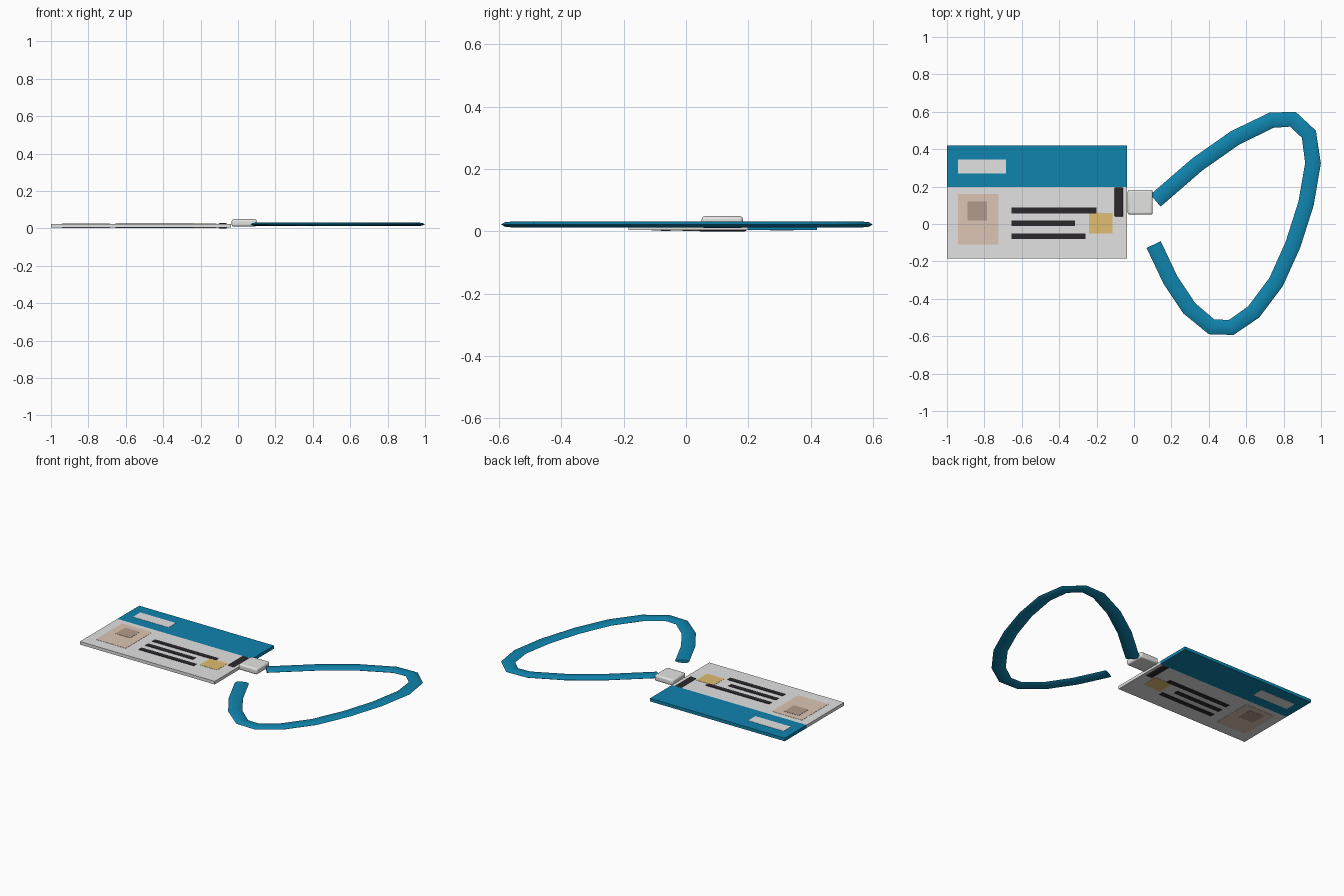
import bpy, bmesh, math
from mathutils import Vector

cube = bpy.data.objects.get("Cube")
if cube:
    bpy.data.objects.remove(cube, do_unlink=True)


def make_mat(name, rgb):
    m = bpy.data.materials.new(name)
    m.use_nodes = True
    m.diffuse_color = (*rgb, 1)
    bsdf = m.node_tree.nodes["Principled BSDF"]
    bsdf.inputs["Base Color"].default_value = (*rgb, 1)
    bsdf.inputs["Roughness"].default_value = 0.6
    return m


WHITE = make_mat("card white", (0.76, 0.76, 0.76))
BLUE = make_mat("strap blue", (0.005, 0.23, 0.42))
BLACK = make_mat("ink black", (0.025, 0.022, 0.027))
BEIGE = make_mat("portrait beige", (0.72, 0.56, 0.46))
BROWN = make_mat("portrait brown", (0.45, 0.33, 0.27))
GOLD = make_mat("chip gold", (0.75, 0.51, 0.17))
METAL = make_mat("clip grey", (0.77, 0.77, 0.76))


def finish(name, bm, mats):
    bmesh.ops.recalc_face_normals(bm, faces=bm.faces)
    me = bpy.data.meshes.new(name)
    bm.to_mesh(me)
    bm.free()
    for m in mats:
        me.materials.append(m)
    ob = bpy.data.objects.new(name, me)
    bpy.context.collection.objects.link(ob)
    return ob


def box_bm(x0, x1, y0, y1, z0, z1):
    bm = bmesh.new()
    bmesh.ops.create_cube(bm, size=1)
    lo, hi = (x0, y0, z0), (x1, y1, z1)
    for v in bm.verts:
        v.co = Vector([lo[i] + (v.co[i] + 0.5) * (hi[i] - lo[i]) for i in range(3)])
    return bm


def smooth(ob, angle):
    bpy.ops.object.select_all(action="DESELECT")
    ob.select_set(True)
    bpy.context.view_layer.objects.active = ob
    bpy.ops.object.shade_smooth_by_angle(angle=math.radians(angle))


# Card with a coloured header band
BOTTOM, TOP, HEADER_Y = 0.004, 0.024, 0.197
bm = box_bm(-1, -0.037, -0.185, 0.42, BOTTOM, TOP)
bmesh.ops.bisect_plane(bm, geom=bm.verts[:] + bm.edges[:] + bm.faces[:],
                       plane_co=(0, HEADER_Y, 0), plane_no=(0, 1, 0))
for f in bm.faces:
    f.material_index = int(f.calc_center_median().y > HEADER_Y)
finish("card", bm, [WHITE, BLUE])

# Printed details, showing on both faces of the card
STEP = 0.0012
for name, mat, layer, x0, x1, y0, y1 in (
    ("header_label", WHITE, 1, -0.94, -0.685, 0.27, 0.345),
    ("portrait_panel", BEIGE, 1, -0.94, -0.725, -0.11, 0.16),
    ("portrait_square", BROWN, 2, -0.89, -0.785, 0.02, 0.12),
    ("chip", GOLD, 1, -0.24, -0.115, -0.05, 0.06),
    ("text_line_top", BLACK, 2, -0.655, -0.2, 0.057, 0.088),
    ("text_line_middle", BLACK, 2, -0.655, -0.315, -0.012, 0.019),
    ("text_line_bottom", BLACK, 2, -0.655, -0.26, -0.081, -0.05),
):
    for side, z0, z1 in (("top", TOP, TOP + layer * STEP),
                         ("bottom", BOTTOM - layer * STEP, BOTTOM)):
        finish(name + "_" + side, box_bm(x0, x1, y0, y1, z0, z1), [mat])


# Rounded slot and clip body
def rounded_box(name, mat, dims, radius):
    ob = finish(name, box_bm(*dims), [mat])
    bev = ob.modifiers.new("round", "BEVEL")
    bev.width = radius
    bev.segments = 3
    smooth(ob, 40)


rounded_box("strap_slot", BLACK, (-0.105, -0.057, 0.038, 0.196, 0, 0.028), 0.008)
rounded_box("clip", METAL, (-0.034, 0.1, 0.05, 0.183, 0.01, 0.049), 0.011)

# Flattened strap swept along its loop
path = [Vector(p) for p in (
    (0.115, 0.125), (0.34, 0.32), (0.54, 0.46), (0.735, 0.555), (0.85, 0.56),
    (0.935, 0.48), (0.957, 0.325), (0.92, 0.11), (0.85, -0.11), (0.76, -0.31),
    (0.64, -0.47), (0.52, -0.553), (0.415, -0.55), (0.295, -0.45),
    (0.195, -0.3), (0.105, -0.11))]
SIDES, HALF_W, HALF_H, MID_Z = 8, 0.042, 0.01, 0.022
bm = bmesh.new()
rings = []
for i, p in enumerate(path):
    a = (p - path[max(i - 1, 0)]).normalized()
    b = (path[min(i + 1, len(path) - 1)] - p).normalized()
    t = (a + b).normalized()
    n = Vector((-t.y, t.x))
    ring = []
    for k in range(SIDES):
        ang = math.tau * k / SIDES
        q = p + n * HALF_W * math.cos(ang)
        ring.append(bm.verts.new((q.x, q.y, MID_Z + HALF_H * math.sin(ang))))
    rings.append(ring)
for r, s in zip(rings, rings[1:]):
    for k in range(SIDES):
        j = (k + 1) % SIDES
        bm.faces.new((r[k], r[j], s[j], s[k]))
bm.faces.new(rings[0])
bm.faces.new(rings[-1])
smooth(finish("strap", bm, [BLUE]), 30)
